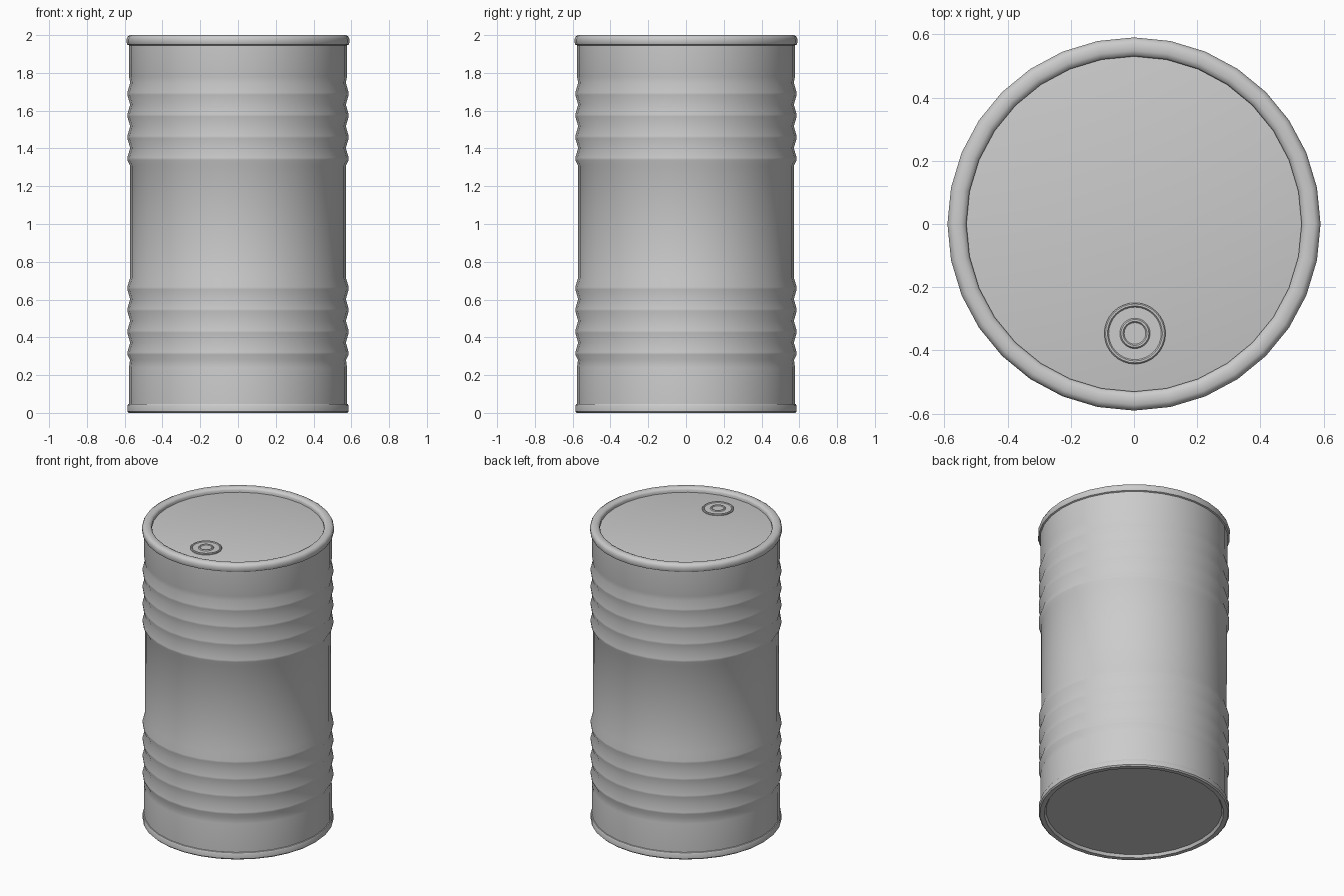
import bpy, bmesh
from math import cos, sin, tau, radians

if "Cube" in bpy.data.objects:
    bpy.data.objects.remove(bpy.data.objects["Cube"])


def lathe(name, profile, sides, centre=(0, 0), closed=False, caps=True):
    """Revolve (radius, z) points about a vertical axis."""
    bm = bmesh.new()
    rings = [[bm.verts.new((centre[0] + r * cos(tau * i / sides),
                            centre[1] + r * sin(tau * i / sides), z))
              for i in range(sides)] for r, z in profile]
    pairs = list(zip(rings, rings[1:]))
    if closed:
        pairs.append((rings[-1], rings[0]))
    for a, b in pairs:
        for i in range(sides):
            j = (i + 1) % sides
            bm.faces.new((a[i], a[j], b[j], b[i]))
    if caps and not closed:
        bm.faces.new(rings[0][::-1])
        bm.faces.new(rings[-1])
    bmesh.ops.recalc_face_normals(bm, faces=bm.faces)
    mesh = bpy.data.meshes.new(name)
    bm.to_mesh(mesh)
    bm.free()
    ob = bpy.data.objects.new(name, mesh)
    bpy.context.collection.objects.link(ob)
    bpy.ops.object.select_all(action='DESELECT')
    ob.select_set(True)
    bpy.context.view_layer.objects.active = ob
    bpy.ops.object.shade_smooth_by_angle(angle=radians(40))
    return ob


def ribs(start):
    """Four ridges with shallow valleys between them."""
    pts = [(0.572, start)]
    for k in range(4):
        z = start + 0.035 + k * 0.115
        pts += [(0.586, z - 0.006), (0.586, z + 0.006), (0.571, z + 0.057)]
    return pts


# Drum body: recessed base, bottom lip, two ribbed bands, recessed lid
body = [(0.54, 0.018), (0.55, 0.0), (0.578, 0.0), (0.586, 0.008),
        (0.586, 0.038), (0.582, 0.046), (0.577, 0.048), (0.577, 0.24)]
body += ribs(0.28) + ribs(1.31)
body += [(0.577, 1.78), (0.577, 1.96), (0.535, 1.97)]
lathe("drum_body", body, 32)

# Rolled top rim
rim = [(0.575, 1.945), (0.586, 1.95), (0.59, 1.96), (0.59, 1.98),
       (0.584, 1.993), (0.572, 2.0), (0.548, 2.0), (0.535, 1.994),
       (0.53, 1.985), (0.53, 1.96)]
lathe("top_rim", rim, 32, closed=True)

# Filler cap on the lid: outer ring, flat disc and centre knob
cap = [(0.097, 1.965), (0.097, 1.976), (0.093, 1.98), (0.087, 1.98),
       (0.083, 1.975), (0.048, 1.975), (0.044, 1.981), (0.038, 1.981),
       (0.034, 1.976)]
lathe("filler_cap", cap, 32, centre=(0.003, -0.346))
